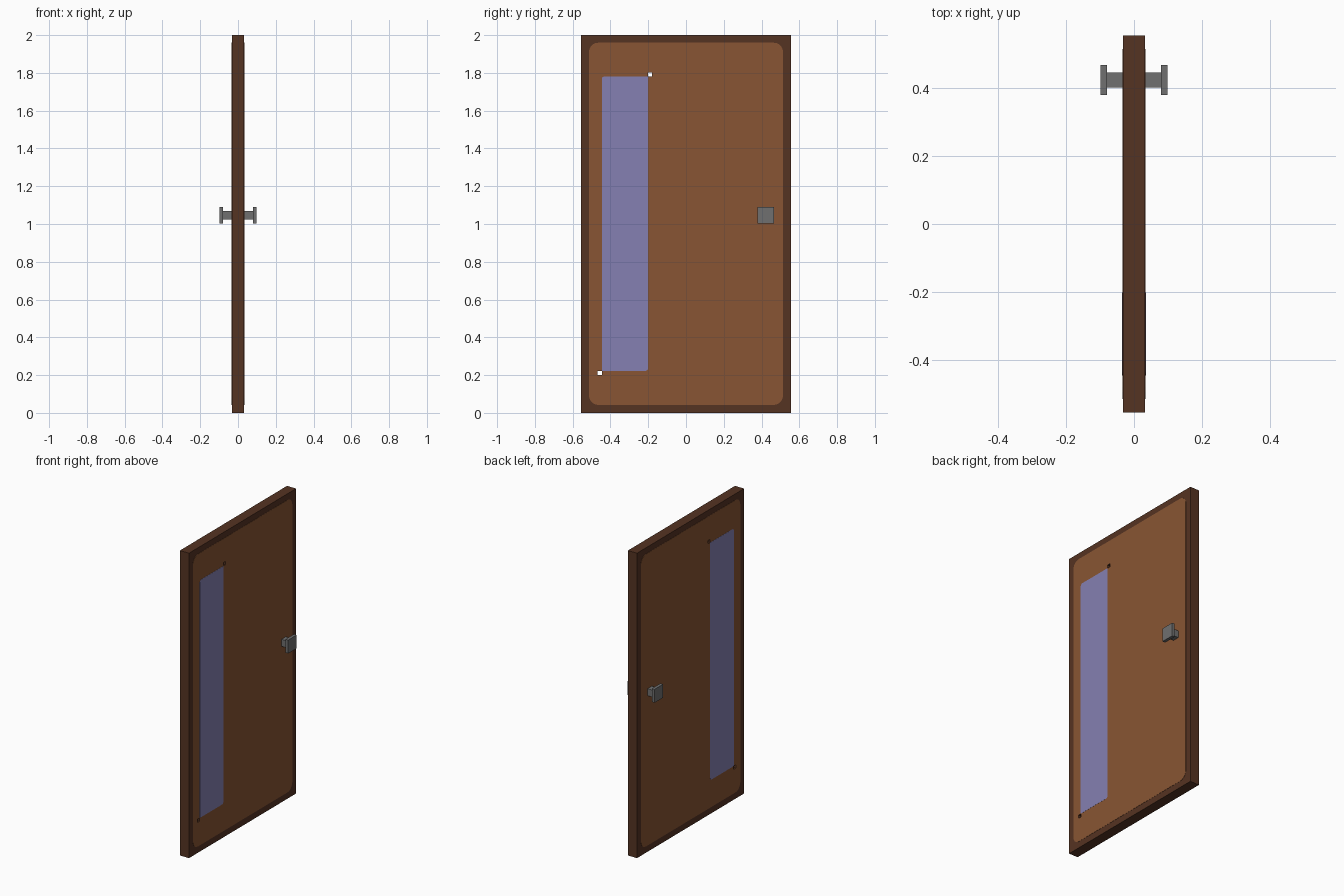
import bpy, bmesh, math

if "Cube" in bpy.data.objects:
    bpy.data.objects.remove(bpy.data.objects["Cube"])


def material(name, rgb):
    def lin(v):
        v /= 255
        return v / 12.92 if v <= 0.04045 else ((v + 0.055) / 1.055) ** 2.4
    m = bpy.data.materials.new(name)
    m.diffuse_color = (*[lin(v) for v in rgb], 1)
    m.use_nodes = True
    m.node_tree.nodes["Principled BSDF"].inputs["Base Color"].default_value = m.diffuse_color
    return m


DARK = material("dark wood", (85, 51, 34))
WOOD = material("light wood", (136, 85, 51))
GLASS = material("blue glass", (133, 128, 178))
METAL = material("grey metal", (112, 112, 112))


def prism(name, outline, x0, x1, mat):
    """Extrude a (y, z) outline along x."""
    bm = bmesh.new()
    face = bm.faces.new([bm.verts.new((x0, y, z)) for y, z in outline])
    ext = bmesh.ops.extrude_face_region(bm, geom=[face])
    for v in ext["geom"]:
        if isinstance(v, bmesh.types.BMVert):
            v.co.x = x1
    bmesh.ops.recalc_face_normals(bm, faces=bm.faces)
    me = bpy.data.meshes.new(name)
    bm.to_mesh(me)
    bm.free()
    me.materials.append(mat)
    ob = bpy.data.objects.new(name, me)
    bpy.context.collection.objects.link(ob)
    return ob


def rect(y0, y1, z0, z1, radii=(0, 0, 0, 0), steps=5):
    """Rectangle; radii for bottom-left, bottom-right, top-right, top-left."""
    pts = []
    corners = [(y0, z0, 1, 1), (y1, z0, -1, 1), (y1, z1, -1, -1), (y0, z1, 1, -1)]
    for i, ((y, z, sy, sz), r) in enumerate(zip(corners, radii)):
        if r == 0:
            pts.append((y, z))
            continue
        for k in range(steps + 1):
            a = math.pi + (i + k / steps) * math.pi / 2
            pts.append((y + sy * r + r * math.cos(a), z + sz * r + r * math.sin(a)))
    return pts


# Small see-through holes at two opposite window corners
HY0, HY1, HZ0, HZ1 = -0.446, -0.201, 0.222, 1.781
S = 0.022
cutters = [
    prism("hole_cutter_low", rect(HY0 - S, HY0, HZ0 - S, HZ0), -0.1, 0.1, DARK),
    prism("hole_cutter_high", rect(HY1, HY1 + S, HZ1, HZ1 + S), -0.1, 0.1, DARK),
]
for c in cutters:
    c.hide_render = True
    c.hide_viewport = True


def pierce(ob):
    for c in cutters:
        mod = ob.modifiers.new("hole", "BOOLEAN")
        mod.operation = "DIFFERENCE"
        mod.solver = "EXACT"
        mod.object = c


# Door slab, whose rim shows as the dark border
pierce(prism("door_slab", rect(-0.555, 0.555, 0, 2), -0.033, 0.033, DARK))

# Panel, window and handle on each side
for s, side in ((1, "right"), (-1, "left")):
    pierce(prism("panel_" + side, rect(-0.514, 0.514, 0.042, 1.96, (0.05,) * 4),
                 s * 0.0325, s * 0.0342, WOOD))
    prism("window_" + side, rect(HY0, HY1, HZ0, HZ1, (0, 0.015, 0, 0.015)),
          s * 0.0335, s * 0.0349, GLASS)
    prism("handle_stem_" + side, rect(0.402, 0.446, 1.024, 1.07),
          s * 0.033, s * 0.08, METAL)
    prism("handle_plate_" + side, rect(0.379, 0.467, 1.003, 1.091),
          s * 0.079, s * 0.099, METAL)
